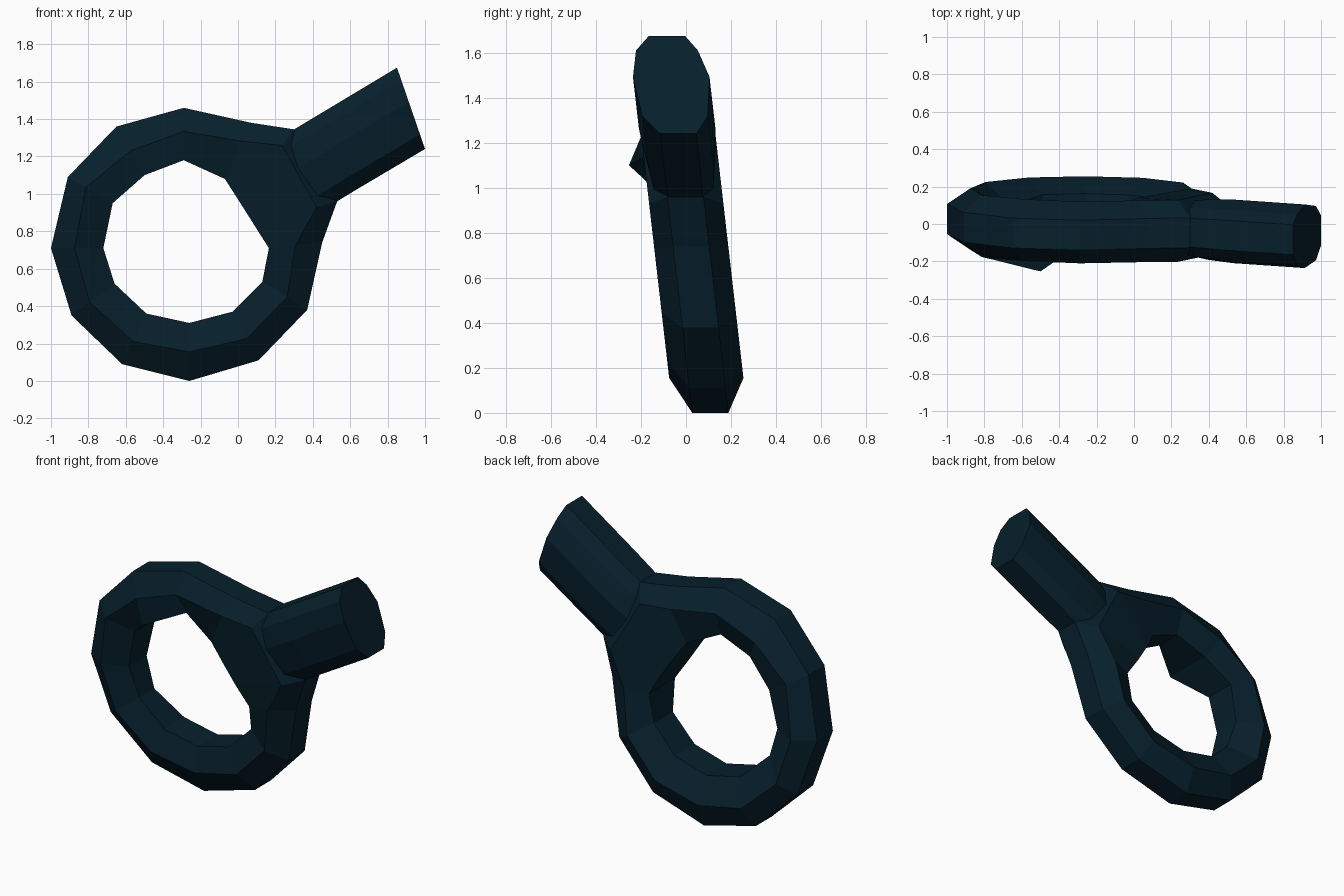
import bpy, bmesh

if "Cube" in bpy.data.objects:
    bpy.data.objects.remove(bpy.data.objects["Cube"])

# One dark blue material
mat = bpy.data.materials.new("dark navy")
mat.diffuse_color = (0.002, 0.014, 0.025, 1)
mat.use_nodes = True
mat.node_tree.nodes["Principled BSDF"].inputs["Base Color"].default_value = mat.diffuse_color


def lean(x, y, z):
    """The whole model leans towards the front as it rises."""
    return (x, y + 0.108 - 0.115 * z, z)


def build(name, sections, closed):
    """Skin a tube through a list of equally sized cross-sections."""
    bm = bmesh.new()
    rings = [[bm.verts.new(lean(*p)) for p in s] for s in sections]
    n, count = len(rings[0]), len(rings)
    for i in range(count if closed else count - 1):
        a, b = rings[i], rings[(i + 1) % count]
        for j in range(n):
            k = (j + 1) % n
            bm.faces.new((a[j], a[k], b[k], b[j]))
    if not closed:
        bm.faces.new(rings[0])
        bm.faces.new(rings[-1])
    bmesh.ops.recalc_face_normals(bm, faces=bm.faces)
    me = bpy.data.meshes.new(name)
    bm.to_mesh(me)
    bm.free()
    me.materials.append(mat)
    ob = bpy.data.objects.new(name, me)
    bpy.context.collection.objects.link(ob)
    return ob


def section(outer, inner, profile, thickness=1.0):
    """Profile rows are (fraction from outer to inner point, y)."""
    (x0, z0), (x1, z1) = outer, inner
    return [(x0 + (x1 - x0) * t, y * thickness, z0 + (z1 - z0) * t)
            for t, y in profile]


# Ring: outer x z, inner x z, ridge position, inner front and back half widths
stations = [
    (-1.00, 0.71, -0.72, 0.71, 0.45, 0.10, 0.08),
    (-0.91, 1.09, -0.67, 0.95, 0.40, 0.09, 0.12),
    (-0.65, 1.36, -0.50, 1.10, 0.50, 0.235, 0.09),
    (-0.29, 1.46, -0.29, 1.18, 0.45, 0.08, 0.09),
    (0.07, 1.38, -0.07, 1.08, 0.33, 0.155, 0.11),
    (0.30, 1.345, 0.01, 0.955, 0.22, 0.16, 0.14),
    (0.53, 0.96, 0.087, 0.833, 0.25, 0.16, 0.14),
    (0.45, 0.74, 0.165, 0.71, 0.50, 0.15, 0.11),
    (0.37, 0.38, 0.13, 0.53, 0.45, 0.10, 0.09),
    (0.11, 0.11, -0.03, 0.37, 0.45, 0.11, 0.09),
    (-0.26, 0.00, -0.26, 0.31, 0.50, 0.11, 0.09),
    (-0.62, 0.09, -0.49, 0.36, 0.45, 0.11, 0.09),
    (-0.89, 0.35, -0.66, 0.52, 0.42, 0.10, 0.05),
]
ring = []
for ox, oz, ix, iz, t, front, back in stations:
    profile = [(0, -0.08), (t, -0.165), (1, -front),
               (1, back), (t, 0.165), (0, 0.08)]
    ring.append(section((ox, oz), (ix, iz), profile))
build("ring", ring, True)

# Handle: ten-sided stub that swells out of the ring
grip = [(0, -0.08), (0.15, -0.145), (0.42, -0.172), (0.82, -0.15), (1, -0.08),
        (1, 0.08), (0.82, 0.14), (0.42, 0.168), (0.15, 0.13), (0, 0.08)]
stub = [((0.22, 1.295), (0.37, 0.865), 0.85),
        ((0.30, 1.345), (0.53, 0.96), 0.95),
        ((0.45, 1.435), (0.64, 1.027), 1.0),
        ((0.85, 1.675), (1.00, 1.24), 1.0)]
build("handle", [section(a, b, grip, s) for a, b, s in stub], False)
